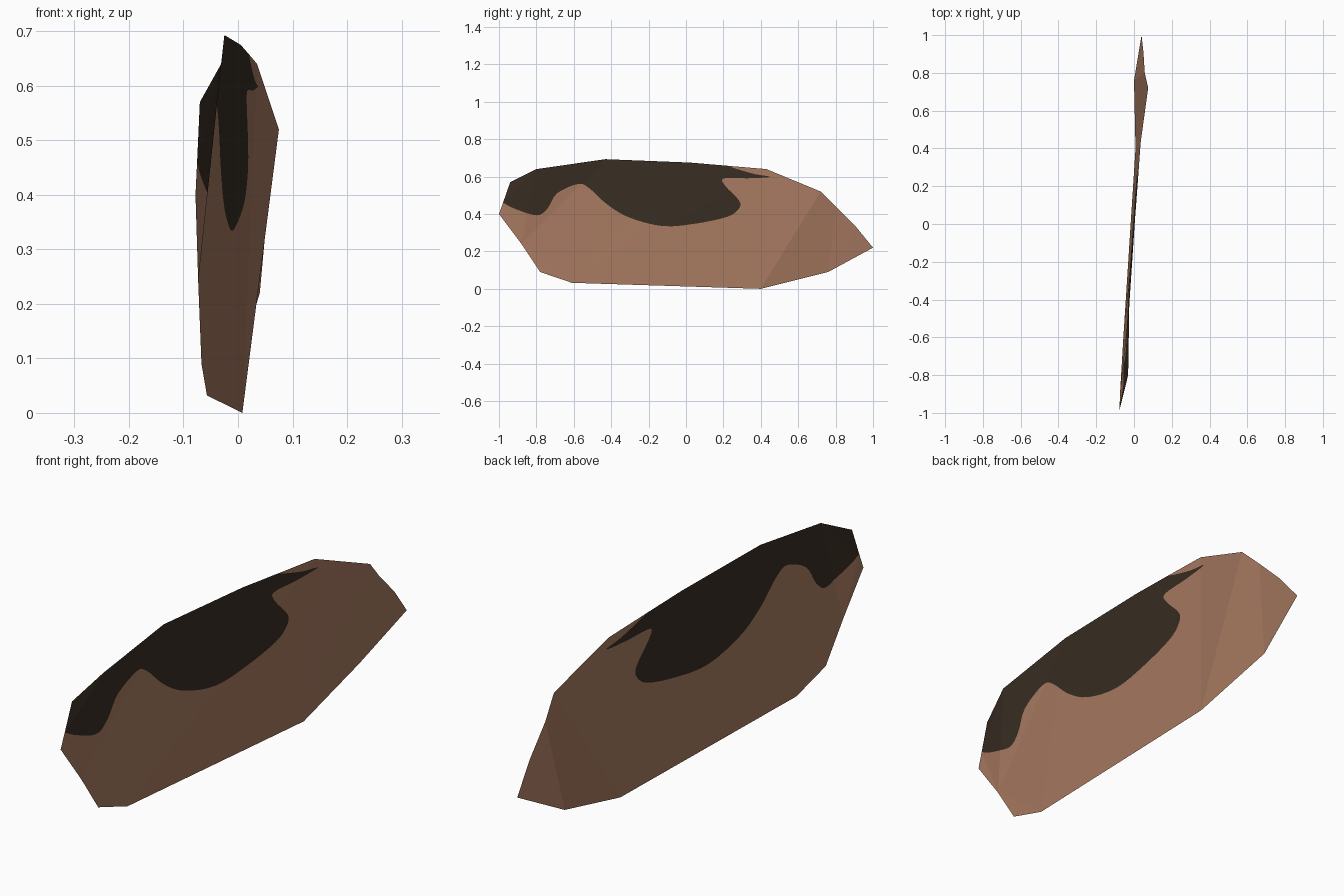
import bpy
import bmesh
from mathutils import Vector
from mathutils.geometry import delaunay_2d_cdt, area_tri, interpolate_bezier

if "Cube" in bpy.data.objects:
    bpy.data.objects.remove(bpy.data.objects["Cube"], do_unlink=True)


def make_material(name, colour):
    material = bpy.data.materials.new(name)
    material.use_nodes = True
    material.diffuse_color = (*colour, 1)
    shader = material.node_tree.nodes["Principled BSDF"]
    shader.inputs["Base Color"].default_value = (*colour, 1)
    shader.inputs["Roughness"].default_value = 0.9
    return material


def smooth_path(points, steps=4):
    """Round off a path with one bezier segment per pair of points."""
    path = [points[0]]
    for i in range(len(points) - 1):
        before = points[max(i - 1, 0)]
        start, end = points[i], points[i + 1]
        after = points[min(i + 2, len(points) - 1)]
        handle_a = start + (end - before) / 6
        handle_b = end - (after - start) / 6
        path += interpolate_bezier(start, handle_a, handle_b, end, steps + 1)[1:]
    return [Vector(p[:2]) for p in path]


def inside(point, polygon):
    """Even-odd test of a point against a closed polygon."""
    hit = False
    for a, b in zip(polygon, polygon[1:] + polygon[:1]):
        if (a.y > point.y) != (b.y > point.y):
            if point.x < a.x + (point.y - a.y) * (b.x - a.x) / (b.y - a.y):
                hit = not hit
    return hit


def loop_edges(count):
    return [(i, (i + 1) % count) for i in range(count)]


# Sheet rim: y, z and the sideways bend x
rim = [
    (-1, .4, -.078), (-.978, .461, -.075), (-.94, .57, -.07),
    (-.8, .64, -.031), (-.43, .693, -.025), (.02, .675, .005),
    (.22, .658, .02), (.43, .64, .035), (.72, .52, .075),
    (.8, .44, .057), (.91, .33, .05), (1, .22, .04),
    (.76, .09, 0), (.4, 0, .008), (-.61, .032, -.057),
    (-.78, .09, -.067), (-.88, .24, -.073),
]
patch_start, fold_top, fold_bottom, patch_end = 1, 7, 14, 6
flat_rim = [Vector(p[:2]) for p in rim]
bend = [p[2] for p in rim]

# Lower border of the dark patch, from the front edge to the top edge
border = [
    flat_rim[patch_start], (-.92, .43), (-.8, .393), (-.74, .43),
    (-.69, .51), (-.58, .56), (-.52, .54), (-.42, .45), (-.3, .38),
    (-.12, .335), (.06, .35), (.22, .385), (.28, .425), (.285, .47),
    (.21, .55), (.2, .59), (.33, .591), (.45, .598), (.37, .613),
    (.28, .638), flat_rim[patch_end],
]
border = smooth_path([Vector((*p, 0)) for p in border])

# Folded facets of the sheet
rim_edges = loop_edges(len(rim))
facets = delaunay_2d_cdt(flat_rim, rim_edges + [(fold_top, fold_bottom)], [], 1, 1e-6)
facet_edges = [tuple(e) for e in facets[1]]
triangles = [[(flat_rim[facets[3][i][0]], bend[facets[3][i][0]]) for i in face]
             for face in facets[2]]


def bend_at(point):
    """Sideways position on the facet that contains the point."""
    best = None
    for (a, xa), (b, xb), (c, xc) in triangles:
        wa, wb, wc = area_tri(point, b, c), area_tri(point, a, c), area_tri(point, a, b)
        total = wa + wb + wc
        excess = total - area_tri(a, b, c)
        if best is None or excess < best[0]:
            best = (excess, (wa * xa + wb * xb + wc * xc) / total)
    return best[1]


# Cut the patch border into the facets
points = flat_rim + border[1:-1]
chain = [patch_start, *range(len(rim), len(points)), patch_end]
edges = facet_edges + list(zip(chain, chain[1:]))
cut = delaunay_2d_cdt(points, edges, [], 1, 1e-6)

# Build the sheet and colour the faces that lie in the patch
above = [Vector((border[-1].x, 1)), Vector((-2, 1)), Vector((-2, border[0].y))]
patch = border + above
bm = bmesh.new()
verts = [bm.verts.new((bend_at(p), p.x, p.y)) for p in cut[0]]
for corners in cut[2]:
    face = bm.faces.new([verts[i] for i in corners])
    centre = sum((cut[0][i] for i in corners), Vector((0, 0))) / len(corners)
    face.material_index = int(inside(centre, patch))
mesh = bpy.data.meshes.new("folded_sheet")
bm.to_mesh(mesh)
bm.free()

mesh.materials.append(make_material("warm brown", (.40, .20, .122)))
mesh.materials.append(make_material("dark bark", (.04, .0265, .017)))
sheet = bpy.data.objects.new("folded_sheet", mesh)
bpy.context.collection.objects.link(sheet)
